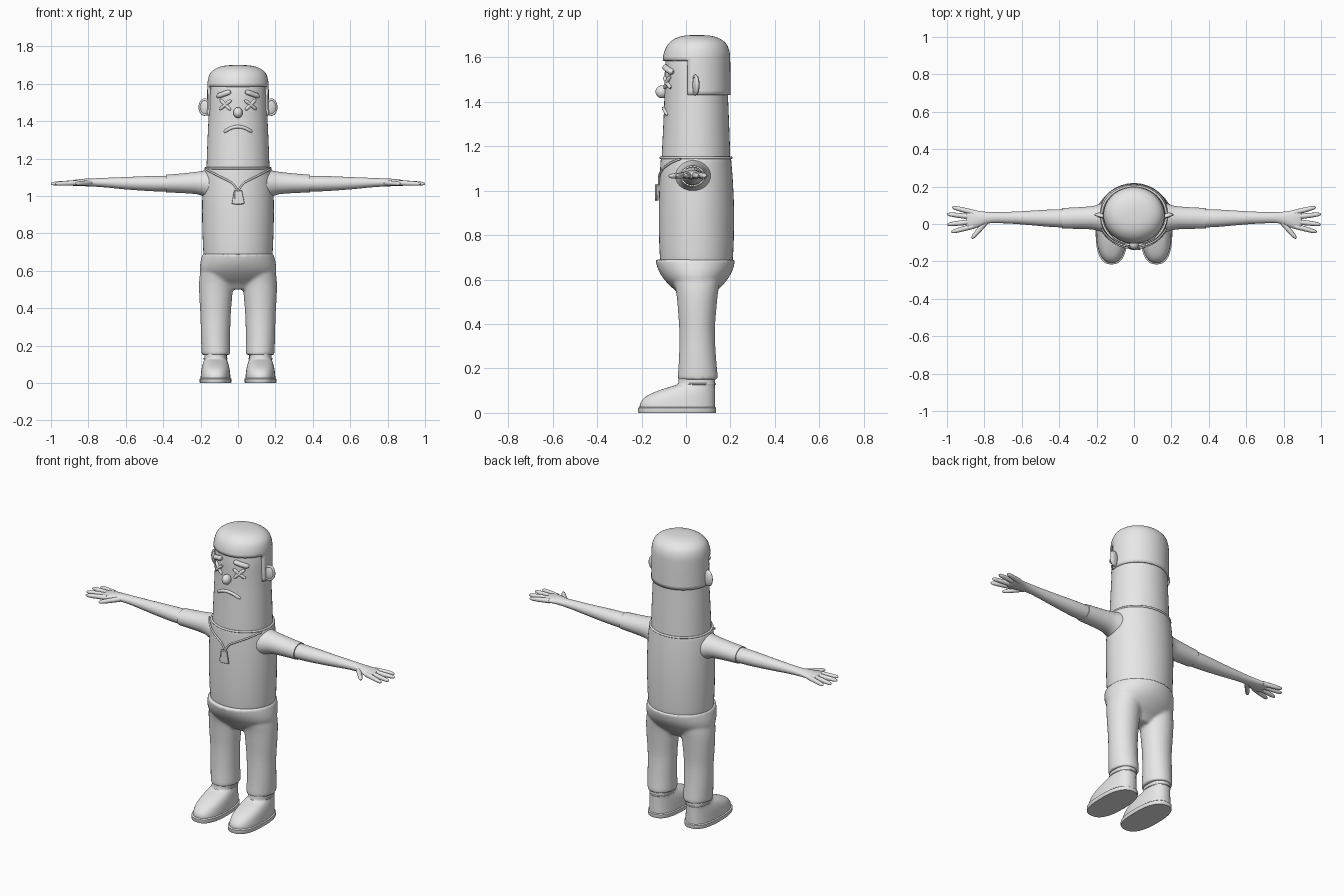
import bpy, bmesh, math
from mathutils import Vector

if "Cube" in bpy.data.objects:
    bpy.data.objects.remove(bpy.data.objects["Cube"])

grey = bpy.data.materials.new("plain_grey")
grey.diffuse_color = (0.8, 0.8, 0.8, 1)
grey.use_nodes = True
grey.node_tree.nodes["Principled BSDF"].inputs["Base Color"].default_value = grey.diffuse_color


def finish(ob, angle=40):
    ob.data.materials.clear()
    ob.data.materials.append(grey)
    bpy.ops.object.select_all(action='DESELECT')
    ob.select_set(True)
    bpy.context.view_layer.objects.active = ob
    bpy.ops.object.shade_smooth_by_angle(angle=math.radians(angle))
    return ob


def catmull(rows, sub):
    out = []
    for i in range(len(rows) - 1):
        p = [rows[max(i - 1, 0)], rows[i], rows[i + 1], rows[min(i + 2, len(rows) - 1)]]
        for k in range(sub):
            t = k / sub
            out.append([0.5 * (2 * b + (c - a) * t + (2 * a - 5 * b + 4 * c - d) * t * t
                               + (3 * b - a - 3 * c + d) * t ** 3) for a, b, c, d in zip(*p)])
    return out + [list(rows[-1])]


def loft(name, rows, axis='z', sub=3, n=48, side=1, power=1.0, cut=None):
    """Elliptical sections (position, centre u, centre v, radius u, radius v) along an axis."""
    bm = bmesh.new()
    rings = []
    for t, cu, cv, ru, rv in catmull(rows, sub):
        ring = []
        for i in range(n):
            a = 2 * math.pi * i / n
            c, s = math.cos(a), math.sin(a)
            u = cu + ru * math.copysign(abs(c) ** power, c)
            v = cv + rv * math.copysign(abs(s) ** power, s)
            co = (u, v, t) if axis == 'z' else (t, u, v)
            ring.append(bm.verts.new((co[0] * side, co[1], co[2])))
        rings.append(ring)
    for r, q in zip(rings, rings[1:]):
        for i in range(n):
            bm.faces.new((r[i], r[(i + 1) % n], q[(i + 1) % n], q[i]))
    if not cut:
        bm.faces.new(rings[0])
    bm.faces.new(rings[-1])
    bmesh.ops.recalc_face_normals(bm, faces=bm.faces)
    if cut:
        gone = [f for f in bm.faces if cut(f.calc_center_median())]
        bmesh.ops.delete(bm, geom=gone, context='FACES')
    me = bpy.data.meshes.new(name)
    bm.to_mesh(me)
    bm.free()
    ob = bpy.data.objects.new(name, me)
    bpy.context.collection.objects.link(ob)
    return finish(ob)


def tube(name, pts, radius, cyclic=False):
    """Round tube through points (x, y, z[, radius factor])."""
    cu = bpy.data.curves.new(name, 'CURVE')
    cu.dimensions = '3D'
    cu.bevel_depth, cu.bevel_resolution, cu.use_fill_caps = radius, 3, True
    sp = cu.splines.new('POLY')
    sp.points.add(len(pts) - 1)
    for p, q in zip(sp.points, pts):
        p.co = (*q[:3], 1)
        p.radius = q[3] if len(q) > 3 else 1
    sp.use_cyclic_u = cyclic
    ob = bpy.data.objects.new(name, cu)
    bpy.context.collection.objects.link(ob)
    bpy.ops.object.select_all(action='DESELECT')
    ob.select_set(True)
    bpy.context.view_layer.objects.active = ob
    bpy.ops.object.convert(target='MESH')
    return finish(bpy.context.object)


def ball(name, loc, scale, rot=(0, 0, 0)):
    bpy.ops.mesh.primitive_uv_sphere_add(segments=24, ring_count=14, location=loc, rotation=rot)
    ob = bpy.context.object
    ob.name, ob.scale = name, scale
    return finish(ob)


def front(x, rx, ry, cy=0.045):
    return cy - ry * math.sqrt(max(0, 1 - (x / rx) ** 2))


def face_pt(x, z, r=1):
    return (x, front(x, 0.157, 0.143) - 0.002, z, r)


def face_bar(name, x0, z0, x1, z1, r):
    pts = []
    for i in range(9):
        t = i / 8
        k = 0.55 if i in (0, 8) else 1
        pts.append(face_pt(x0 + (x1 - x0) * t, z0 + (z1 - z0) * t, k))
    tube(name, pts, r)


# Head and torso
loft("head", [(1.10, 0, .045, .168, .155), (1.16, 0, .045, .168, .154), (1.30, 0, .046, .163, .148),
              (1.43, 0, .046, .157, .143), (1.55, 0, .046, .153, .141), (1.63, 0, .046, .14, .13)])
loft("torso", [(.67, 0, .047, .178, .158), (.685, 0, .047, .184, .163), (.78, 0, .047, .189, .168),
               (.92, 0, .047, .192, .169), (1.04, 0, .046, .189, .165), (1.12, 0, .045, .183, .160),
               (1.145, 0, .045, .177, .157), (1.15, 0, .045, .165, .150)])

# Hair cap with square-cut fringe and lower back
hair = loft("hair", [(1.43, 0, .047, .166, .153), (1.5075, 0, .047, .165, .153),
                     (1.585, 0, .047, .164, .152), (1.625, 0, .049, .160, .147),
                     (1.66, 0, .051, .146, .131), (1.685, 0, .051, .112, .100),
                     (1.697, 0, .05, .066, .06), (1.70, 0, .05, .02, .02)],
            cut=lambda c: c.z < 1.585 and c.y < 0.008)
sol = hair.modifiers.new("thickness", 'SOLIDIFY')
sol.thickness, sol.offset = 0.014, -1

# Collar ring around the neck
tube("collar", [(.174 * math.cos(a), .045 + .158 * math.sin(a), 1.148)
                for a in [math.pi * i / 24 for i in range(48)]], .006, True)

# Face
ball("nose", (0, -.108, 1.445), (.025, .029, .029))
tube("mouth", [face_pt(.075 * t, 1.37 - .03 * t * t, .5 if abs(t) == 1 else 1)
               for t in [i / 8 for i in range(-8, 9)]], .009)
for s, side in ((1, "left"), (-1, "right")):
    face_bar(side + "_brow", s * .112, 1.532, s * .04, 1.558, .014)
    face_bar(side + "_eye_cross_a", s * .036, 1.513, s * .098, 1.462, .009)
    face_bar(side + "_eye_cross_b", s * .095, 1.515, s * .04, 1.460, .009)
    # Ear with raised rim
    ball(side + "_ear", (s * .175, .045, 1.475), (.033, .014, .045), (0, 0, s * .25))
    tube(side + "_ear_rim", [(s * (.178 + .026 * math.cos(a)), .042 + .008 * math.cos(a), 1.475 + .04 * math.sin(a))
                             for a in [math.pi * i / 12 for i in range(24)]], .007, True)

# Necklace cord and tags
for s in (1, -1):
    cord = catmull([(.172, 1.143), (.12, 1.115), (.06, 1.085), (.03, 1.068), (.012, 1.045), (0, 1.025)], 4)
    tube("necklace_cord", [(s * x, front(x, .188, .164) - .003, z) for x, z in cord], .005)
for dx, dy, rot in ((-.004, -.127, .06), (.005, -.135, -.08)):
    bpy.ops.mesh.primitive_cube_add(size=1, location=(dx, dy, .992), rotation=(0, rot, 0))
    tag = bpy.context.object
    tag.name, tag.scale = "necklace_tag", (.056, .008, .072)
    bpy.ops.object.transform_apply(location=False, rotation=False, scale=True)
    for v in tag.data.vertices:
        if v.co.z > 0:
            v.co.x *= .7
    bev = tag.modifiers.new("round", 'BEVEL')
    bev.width, bev.segments = .003, 2
    finish(tag)

# Arms, sleeves and hands
for s, side in ((1, "left"), (-1, "right")):
    loft(side + "_sleeve", [(.13, .035, 1.06, .09, .085), (.18, .034, 1.066, .074, .07),
                            (.22, .033, 1.069, .063, .060), (.29, .032, 1.068, .058, .053),
                            (.385, .030, 1.066, .055, .047)], 'x', n=32, side=s)
    loft(side + "_arm", [(.34, .030, 1.066, .050, .042), (.45, .031, 1.066, .046, .041),
                         (.60, .033, 1.068, .035, .033), (.70, .034, 1.071, .030, .026),
                         (.77, .034, 1.072, .030, .022), (.82, .028, 1.072, .040, .020),
                         (.865, .024, 1.07, .052, .017), (.89, .024, 1.069, .052, .013),
                         (.898, .024, 1.069, .046, .006)], 'x', n=32, side=s)
    fingers = [((.86, .062), (.972, .090)), ((.87, .038), (1.0, .053)),
               ((.87, .012), (1.0, -.003)), ((.86, -.012), (.978, -.043)), ((.79, .012), (.868, -.078))]
    for k, (a, b) in enumerate(fingers):
        pts = []
        for t, r in ((0, 1.15), (.35, 1.1), (.65, 1), (.85, .85), (.95, .6), (1, .2)):
            p = Vector(a).lerp(Vector(b), t)
            pts.append((s * p.x, p.y, 1.07 - .005 * t, r))
        tube(side + ("_thumb" if k == 4 else "_finger"), pts, .0125)

# Trousers: hips and legs fused and softened
parts = [loft("trousers", [(.50, 0, .047, .07, .045), (.53, 0, .047, .13, .07), (.56, 0, .046, .178, .105),
                           (.60, 0, .044, .203, .142), (.64, 0, .043, .202, .166),
                           (.675, 0, .042, .194, .177), (.69, 0, .042, .190, .179)])]
for s in (1, -1):
    parts.append(loft("leg", [(.15, .118, .053, .075, .089), (.165, .118, .053, .077, .09),
                              (.24, .120, .052, .078, .084), (.36, .120, .050, .081, .080),
                              (.46, .119, .050, .088, .086), (.54, .116, .050, .092, .094),
                              (.60, .105, .047, .095, .105), (.66, .095, .045, .085, .105)], side=s))
for p in parts:
    p.select_set(True)
bpy.context.view_layer.objects.active = parts[0]
bpy.ops.object.join()
trousers = bpy.context.object
rem = trousers.modifiers.new("fuse", 'REMESH')
rem.mode, rem.voxel_size, rem.use_smooth_shade = 'VOXEL', .008, True
smo = trousers.modifiers.new("soften", 'SMOOTH')
smo.factor, smo.iterations = .5, 6

# Shoes: sole and upper, rising from toe to ankle
for s, side in ((1, "left"), (-1, "right")):
    loft(side + "_sole", [(0, .12, -.04, .083, .174), (.004, .12, -.04, .085, .176),
                          (.022, .12, -.04, .085, .176), (.026, .12, -.04, .080, .171)],
         sub=1, side=s, power=.8)
    rows = []
    for z, y0, rx in ((.02, -.208, .080), (.04, -.207, .079), (.06, -.195, .077), (.08, -.170, .074),
                      (.10, -.125, .069), (.115, -.080, .064), (.127, -.042, .061), (.14, -.034, .060),
                      (.18, -.032, .060)):
        rows.append((z, .12, (y0 + .131) / 2, rx, (.131 - y0) / 2))
    loft(side + "_shoe", rows, side=s, power=.85)
    # Stitched ankle band
    tube(side + "_shoe_band", [(s * .12 + .061 * math.cos(a), .049 + .083 * math.sin(a), .13)
                               for a in [math.pi * i / 16 for i in range(32)]], .004, True)
